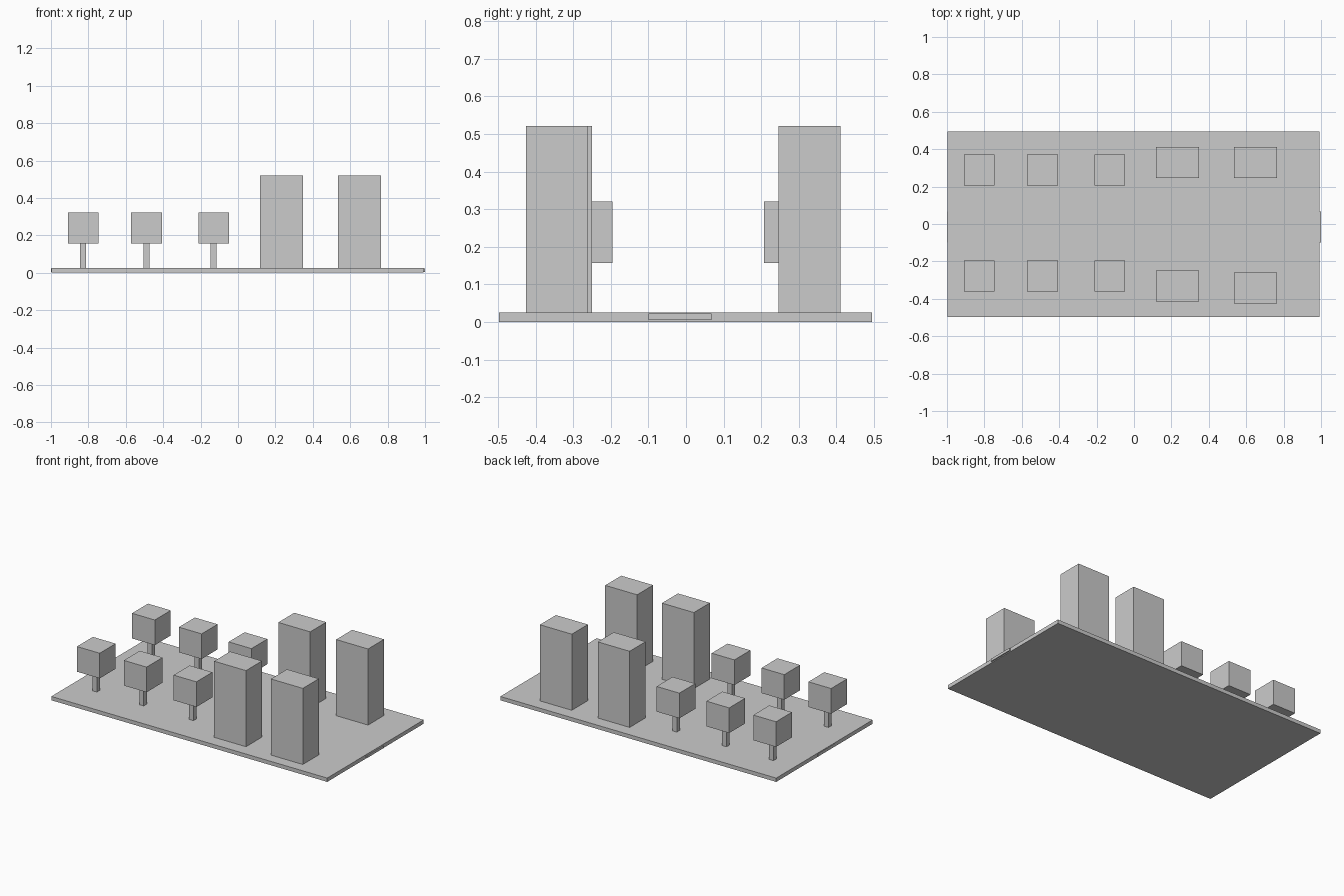
import bpy

if "Cube" in bpy.data.objects:
    bpy.data.objects.remove(bpy.data.objects["Cube"])


def box(name, x, y, z):
    """Box from (min, max) ranges on each axis."""
    bpy.ops.mesh.primitive_cube_add(
        size=1, location=[(a + b) / 2 for a, b in (x, y, z)])
    ob = bpy.context.object
    ob.name = name
    ob.scale = [b - a for a, b in (x, y, z)]
    bpy.ops.object.transform_apply(location=False, rotation=False, scale=True)
    return ob


def around(c, size):
    return (c - size / 2, c + size / 2)


GROUND = 0.025

# Ground slab, with the street strip sunk into it
box("ground_slab", (-0.997, 0.992), (-0.498, 0.495), (0, GROUND))
box("street", (-1, 1), (-0.1, 0.068), (0.005, 0.022))

# Two rows of trees: thin square trunk, cubic crown
for row, y in (("front", -0.278), ("back", 0.289)):
    for i, x in enumerate((-0.827, -0.489, -0.13), 1):
        box(f"{row}_trunk_{i}", around(x - 0.001, 0.032), around(y, 0.032),
            (GROUND, 0.157))
        box(f"{row}_crown_{i}", around(x, 0.164), around(y, 0.164),
            (0.157, 0.321))

# Four tower blocks
towers = {"front_tower_1": (0.233, -0.332), "front_tower_2": (0.65, -0.343),
          "back_tower_1": (0.233, 0.329), "back_tower_2": (0.65, 0.329)}
for name, (x, y) in towers.items():
    box(name, around(x, 0.23), around(y, 0.165), (GROUND, 0.521))
